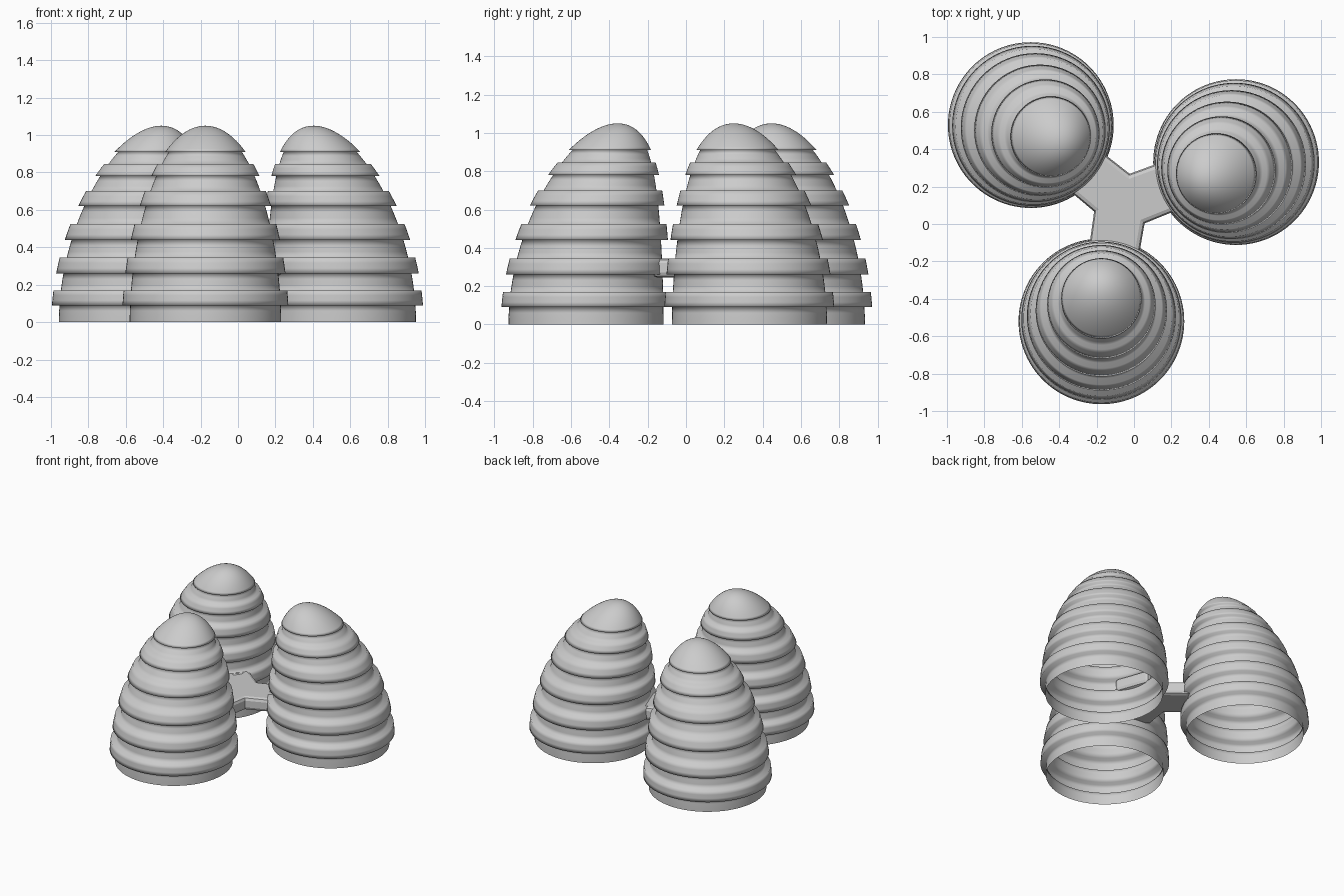
import bpy
import bmesh
from math import sin, cos, pi, radians
from mathutils import Vector

cube = bpy.data.objects.get("Cube")
if cube:
    bpy.data.objects.remove(cube, do_unlink=True)

grey = bpy.data.materials.new("plain grey")
grey.use_nodes = True
colour = (0.6, 0.6, 0.6, 1)
grey.diffuse_color = colour
grey.node_tree.nodes["Principled BSDF"].inputs["Base Color"].default_value = colour

HUB = Vector((-0.06, 0.113, 0))
HEIGHT = 1.05
SEGMENTS = 96
# Heights where the wall steps out and back in again
STEPS = [0, 0.09, 0.17, 0.26, 0.345, 0.44, 0.525, 0.62, 0.70, 0.78, 0.845, 0.91, HEIGHT]


def make_object(name, bm):
    bmesh.ops.recalc_face_normals(bm, faces=bm.faces)
    mesh = bpy.data.meshes.new(name)
    bm.to_mesh(mesh)
    bm.free()
    mesh.materials.append(grey)
    obj = bpy.data.objects.new(name, mesh)
    bpy.context.collection.objects.link(obj)
    return obj


def wall_radius(z):
    return 0.405 * max(0, 1 - (z / HEIGHT) ** 1.85) ** 0.5


def stepped_profile():
    """Radius and height pairs, alternate bands being wider."""
    points = []
    for i, (low, high) in enumerate(zip(STEPS, STEPS[1:])):
        cap = high == HEIGHT
        count = 14 if cap else 3
        scale = 1.1 if i % 2 else 1
        for k in range(count + 1):
            t = k / count
            if cap:
                t = sin(t * pi / 2)
            z = low + (high - low) * t
            points.append((wall_radius(z) * scale, z))
    return points


def leaning_dome(name, centre, lean):
    """Hollow stepped dome, open below, curving over towards its lean."""
    bm = bmesh.new()
    rings = []
    for r, z in stepped_profile()[:-1]:
        mid = centre + lean * (0.15 * z * z)
        rings.append([bm.verts.new((mid.x + r * cos(2 * pi * k / SEGMENTS),
                                    mid.y + r * sin(2 * pi * k / SEGMENTS), z))
                      for k in range(SEGMENTS)])
    for a, b in zip(rings, rings[1:]):
        for k in range(SEGMENTS):
            n = (k + 1) % SEGMENTS
            bm.faces.new((a[k], a[n], b[n], b[k]))
    tip = centre + lean * (0.15 * HEIGHT ** 2)
    apex = bm.verts.new((tip.x, tip.y, HEIGHT))
    for k in range(SEGMENTS):
        bm.faces.new((rings[-1][k], rings[-1][(k + 1) % SEGMENTS], apex))
    for face in bm.faces:
        face.smooth = True
    return make_object(name, bm)


def polar(angle, distance):
    return Vector((cos(angle), sin(angle), 0)) * distance


# Three domes around the hub
outline = []
for name, turn in (("right_dome", 19.8), ("back_dome", 139.8), ("front_dome", 259.8)):
    angle = radians(turn)
    lean = polar(radians(turn - 259.8 + 90), 1)
    leaning_dome(name, HUB + polar(angle, 0.645), lean)
    side = polar(angle + pi / 2, 0.135)
    end = HUB + polar(angle, 0.27)
    outline += [end - side, end + side, HUB + polar(angle + radians(57), 0.16)]

# Three-armed connector with chamfered edges
bm = bmesh.new()
face = bm.faces.new([bm.verts.new(p + Vector((0, 0, 0.245))) for p in outline])
top = bmesh.ops.extrude_face_region(bm, geom=[face])["geom"]
bmesh.ops.translate(bm, vec=(0, 0, 0.1),
                    verts=[v for v in top if isinstance(v, bmesh.types.BMVert)])
connector = make_object("connector", bm)
chamfer = connector.modifiers.new("chamfer", "BEVEL")
chamfer.width = 0.025
chamfer.segments = 2
chamfer.limit_method = "ANGLE"
chamfer.angle_limit = radians(80)
